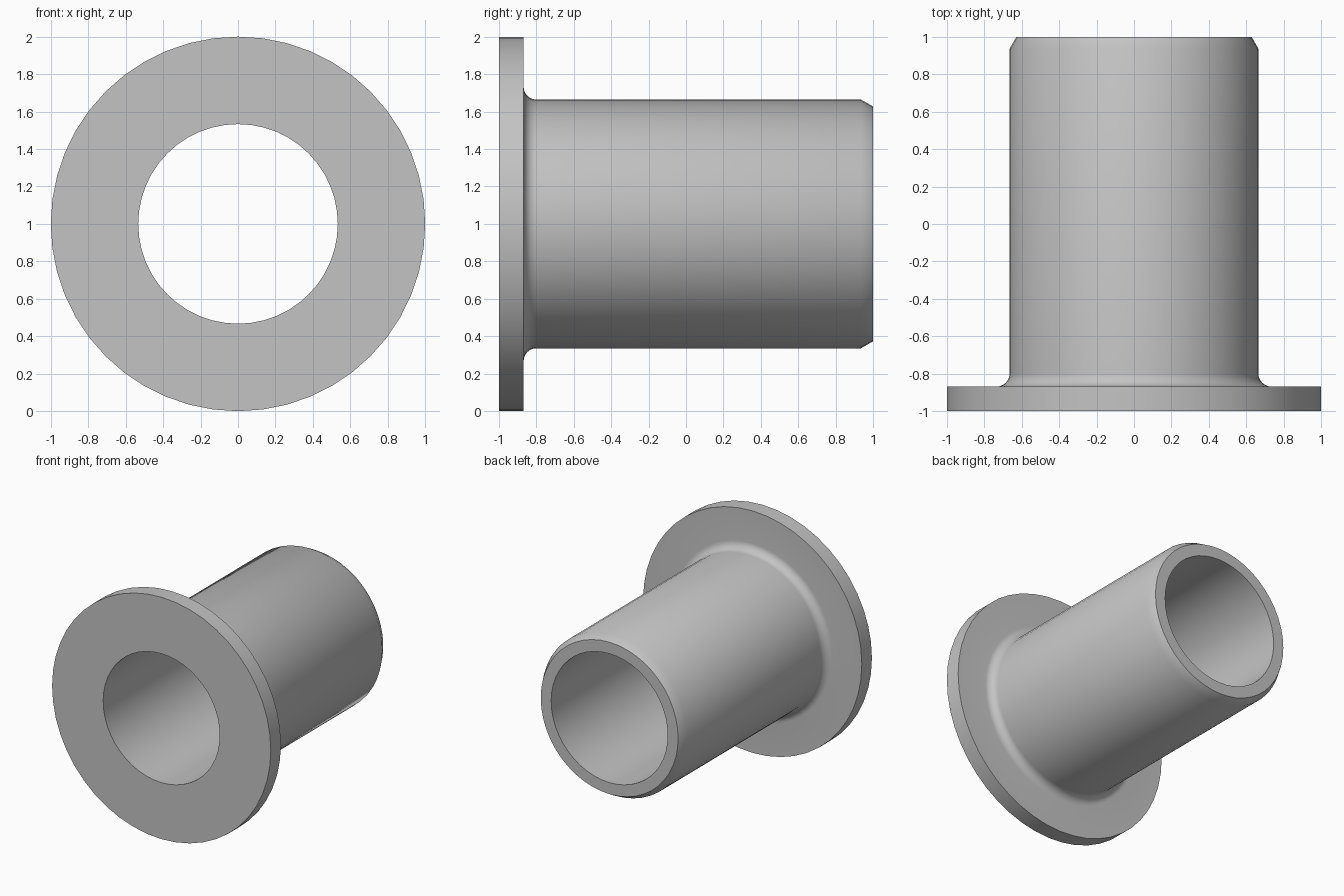
import bpy
from math import sin, cos, pi, tau, radians

if "Cube" in bpy.data.objects:
    bpy.data.objects.remove(bpy.data.objects["Cube"])

SEGMENTS = 48
BORE, BARREL, FLANGE = 0.533, 0.665, 1.0
FLANGE_BACK, FILLET = -0.868, 0.068

# Plain grey metal
grey = bpy.data.materials.new("grey metal")
grey.use_nodes = True
colour = (0.55, 0.55, 0.55, 1)
grey.diffuse_color = colour
grey.node_tree.nodes["Principled BSDF"].inputs["Base Color"].default_value = colour

# Closed cross-section as (radius, y): flange, fillet, barrel, chamfer, bore
profile = [(BORE, -1), (FLANGE, -1), (FLANGE, FLANGE_BACK)]
for i in range(9):
    a = i / 8 * pi / 2
    profile.append((BARREL + FILLET * (1 - sin(a)),
                    FLANGE_BACK + FILLET * (1 - cos(a))))
profile += [(BARREL, 0.935), (0.628, 1), (BORE, 1)]


def revolve(name, section, height):
    """Turn a closed cross-section around the y direction."""
    n = len(section)
    verts = [(r * cos(tau * s / SEGMENTS), y, height + r * sin(tau * s / SEGMENTS))
             for s in range(SEGMENTS) for r, y in section]
    faces = []
    for s in range(SEGMENTS):
        a, b = s * n, (s + 1) % SEGMENTS * n
        for i in range(n):
            j = (i + 1) % n
            faces.append((a + i, a + j, b + j, b + i))
    mesh = bpy.data.meshes.new(name)
    mesh.from_pydata(verts, [], faces)
    mesh.materials.append(grey)
    obj = bpy.data.objects.new(name, mesh)
    bpy.context.collection.objects.link(obj)
    return obj


# Flanged sleeve
sleeve = revolve("flanged_sleeve", profile, FLANGE)
bpy.ops.object.select_all(action="DESELECT")
sleeve.select_set(True)
bpy.context.view_layer.objects.active = sleeve
bpy.ops.object.mode_set(mode="EDIT")
bpy.ops.mesh.select_all(action="SELECT")
bpy.ops.mesh.normals_make_consistent(inside=False)
bpy.ops.object.mode_set(mode="OBJECT")
bpy.ops.object.shade_smooth_by_angle(angle=radians(30))
